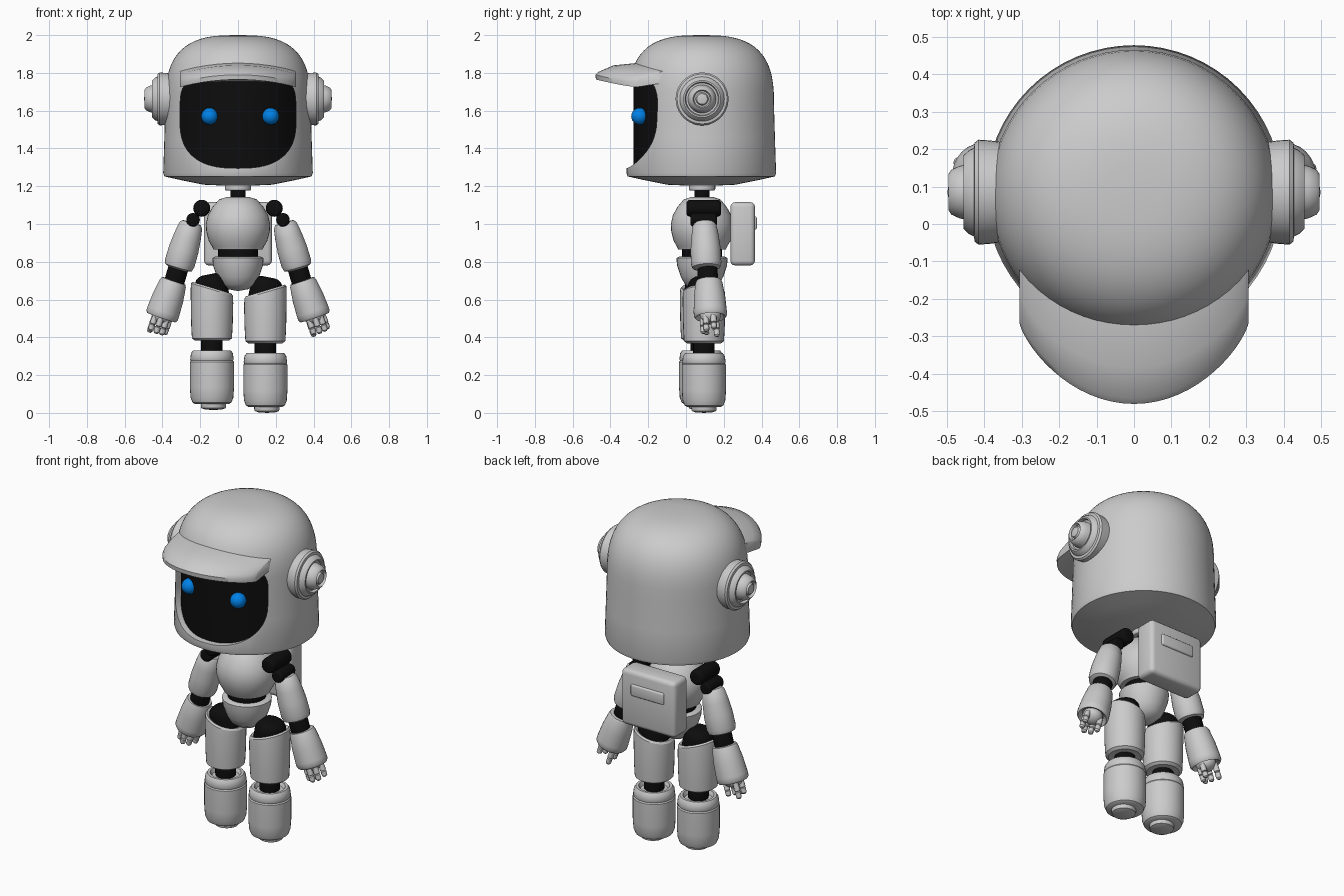
import bpy, bmesh, math
from mathutils import Vector, Matrix

if "Cube" in bpy.data.objects:
    bpy.data.objects.remove(bpy.data.objects["Cube"])


def material(name, col):
    m = bpy.data.materials.new(name)
    m.diffuse_color = (*col, 1)
    m.use_nodes = True
    m.node_tree.nodes["Principled BSDF"].inputs["Base Color"].default_value = m.diffuse_color
    return m


BLACK = material("black", (0.004, 0.004, 0.004))
BLUE = material("blue", (0.0, 0.22, 0.8))
CY = 0.085  # y of the body axis


def loft(name, rings, mat=None, caps=(True, True), angle=35):
    """Skin a list of equal-length closed point rings."""
    bm = bmesh.new()
    vs = [[bm.verts.new(p) for p in r] for r in rings]
    n = len(vs[0])
    for a, b in zip(vs, vs[1:]):
        for i in range(n):
            j = (i + 1) % n
            bm.faces.new((a[i], a[j], b[j], b[i]))
    for r, on in ((vs[0], caps[0]), (vs[-1], caps[1])):
        if on and (r[0].co - r[1].co).length > 1e-5:
            bm.faces.new(r)
    bmesh.ops.remove_doubles(bm, verts=bm.verts[:], dist=1e-5)
    bmesh.ops.recalc_face_normals(bm, faces=bm.faces[:])
    me = bpy.data.meshes.new(name)
    bm.to_mesh(me)
    bm.free()
    me.shade_smooth()
    me.set_sharp_from_angle(angle=math.radians(angle))
    ob = bpy.data.objects.new(name, me)
    bpy.context.collection.objects.link(ob)
    if mat:
        me.materials.append(mat)
    return ob


def lathe(name, prof, p=(0, CY, 0), d=(0, 0, 1), mat=None, n=32, sy=1.0, angle=35):
    """Revolve (radius, height) points about direction d starting at p."""
    m = Matrix.Translation(p) @ Vector(d).to_track_quat('Z', 'Y').to_matrix().to_4x4()
    rings = [[m @ Vector((r * math.cos(a), r * math.sin(a) * sy, h))
              for a in (2 * math.pi * i / n for i in range(n))] for r, h in prof]
    return loft(name, rings, mat, angle=angle)


def ball(r, h, k=10):
    """Profile of an ellipsoid, half height h, centred on 0."""
    return [(r * math.sin(math.pi * i / k), -h * math.cos(math.pi * i / k)) for i in range(k + 1)]


def drum(r, half, b):
    """Profile of a cylinder with rounded rims."""
    arc = [(r - b + b * math.sin(t), half - b + b * math.cos(t))
           for t in (math.pi / 8 * i for i in range(5))]
    return [(0, -half)] + [(a, -h) for a, h in arc] + arc[::-1] + [(0, half)]


def box(name, c, size, bev):
    bm = bmesh.new()
    bmesh.ops.create_cube(bm, size=1)
    bmesh.ops.scale(bm, vec=size, verts=bm.verts[:])
    bmesh.ops.translate(bm, vec=c, verts=bm.verts[:])
    bmesh.ops.bevel(bm, geom=bm.edges[:], offset=bev, segments=3, profile=0.5, affect='EDGES')
    me = bpy.data.meshes.new(name)
    bm.to_mesh(me)
    bm.free()
    me.shade_smooth()
    me.set_sharp_from_angle(angle=math.radians(35))
    ob = bpy.data.objects.new(name, me)
    bpy.context.collection.objects.link(ob)
    return ob


# Helmet: superelliptic dome, nearly straight sides, shallow convex base
dome = []
for i in range(17):
    t = math.pi / 2 * i / 16
    dome.append((0.385 * math.sin(t) ** 0.69, 1.62 + 0.38 * max(0, math.cos(t)) ** 0.69))
helmet = lathe("helmet", dome + [(0.39, 1.45), (0.396, 1.27), (0.39, 1.252), (0.3, 1.232),
                                 (0.18, 1.208), (0, 1.2)], n=64, p=(0, 0.081, 0))


# Face opening: rounded outline wrapped on an inner cylinder
def face_ring(s, y=None, off=0.0, n=64):
    pts = []
    for i in range(n):
        a = 2 * math.pi * i / n
        c, q = math.cos(a), math.sin(a)
        e = 2 / 5 if q > 0 else 2 / 2.6
        x = 0.307 * s * math.copysign(abs(c) ** e, c)
        z = 1.55 + s * (0.23 if q > 0 else 0.255) * math.copysign(abs(q) ** e, q)
        pts.append((x, 0.08 - math.sqrt(0.356 ** 2 - x * x) - off if y is None else y, z))
    return pts


steps = [0.02] + [k / 8 for k in range(1, 9)]
cutter = loft("face_cutter", [face_ring(s) for s in steps] + [face_ring(1, -0.7)])
cutter.hide_render = True
mod = helmet.modifiers.new("opening", 'BOOLEAN')
mod.operation, mod.solver, mod.object = 'DIFFERENCE', 'EXACT', cutter
bpy.context.view_layer.objects.active = helmet
bpy.ops.object.modifier_apply(modifier=mod.name)
bpy.data.objects.remove(cutter)
helmet.data.set_sharp_from_angle(angle=math.radians(35))
loft("face_screen", [face_ring(s, off=0.003) for s in steps], BLACK, caps=(True, False))

# Eyes
for name, x in (("left_eye", -0.15), ("right_eye", 0.173)):
    lathe(name, ball(0.045, 0.045, 12), (x, -0.245, 1.57), (0, -1, 0), BLUE, 24)

# Peak: wedge cross-sections swept across the brow
rings = []
for i in range(33):
    u = -math.cos(math.pi * i / 32)
    x, q = 0.306 * u, u * u
    tip = -0.262 - 0.218 * max(0, 1 - q) ** 0.75
    root = 0.081 - math.sqrt(0.365 ** 2 - x * x) + 0.02
    mid = root + (tip - root) * 0.55
    rings.append([(x, root, 1.852 - 0.04 * q), (x, mid, 1.84 - 0.045 * q),
                  (x, tip + 0.015, 1.805 - 0.035 * q), (x, tip, 1.79 - 0.04 * q),
                  (x, tip + 0.003, 1.765 - 0.04 * q), (x, root, 1.755 - 0.005 * q)])
loft("peak", rings)

# Ear discs with stepped knobs
ear = [(0, 0.33), (0.13, 0.33), (0.138, 0.385), (0.14, 0.415), (0.132, 0.425), (0.118, 0.427),
       (0.112, 0.44), (0.098, 0.455), (0.09, 0.455), (0.085, 0.438), (0.075, 0.438), (0.07, 0.465),
       (0.06, 0.487), (0.048, 0.495), (0.042, 0.48), (0.034, 0.48), (0.028, 0.493), (0, 0.498)]
for s, side in ((-1, "left"), (1, "right")):
    lathe(side + "_ear", ear, (0, CY, 1.662), (s, 0, 0), n=40)

# Neck, torso, waist, pelvis
lathe("neck_collar", drum(0.07, 0.018, 0.008), (0, CY, 1.195))
lathe("neck", drum(0.04, 0.04, 0.005), (0, CY, 1.155), mat=BLACK)
lathe("torso", [(0, 1.145), (0.06, 1.143), (0.1, 1.13), (0.135, 1.09), (0.16, 1.045), (0.17, 1.0),
                (0.168, 0.96), (0.155, 0.91), (0.138, 0.882), (0.13, 0.865), (0, 0.86)], n=40, sy=0.97)
lathe("waist", drum(0.105, 0.035, 0.005), (0, CY, 0.845), mat=BLACK)
lathe("pelvis", [(0, 0.825), (0.12, 0.828), (0.136, 0.82), (0.132, 0.78), (0.112, 0.72), (0.09, 0.68),
                 (0.055, 0.655), (0, 0.645)])

# Backpack with raised bar
box("backpack", (0, 0.3, 0.948), (0.36, 0.13, 0.335), 0.025)
box("backpack_bar", (0, 0.36, 1.005), (0.22, 0.03, 0.07), 0.01)

for s, side in ((-1, "left"), (1, "right")):
    # Shoulder joints
    lathe(side + "_shoulder", drum(0.045, 0.092, 0.02), (s * 0.192, 0.094, 1.083), (0, 1, 0), BLACK, 20)
    lathe(side + "_shoulder_link", drum(0.036, 0.07, 0.015), (s * 0.238, 0.094, 1.022), (0, 1, 0), BLACK, 20)
    # Upper arm
    top, end = Vector((s * 0.245, 0.098, 1.01)), Vector((s * 0.318, 0.108, 0.76))
    d = (end - top).normalized()
    lathe(side + "_upper_arm", [(0, 0), (0.05, 0.003), (0.063, 0.018), (0.073, 0.08), (0.08, 0.15),
                                (0.081, 0.225), (0.074, 0.25), (0.05, 0.26), (0, 0.26)], top, d, n=28)
    # Elbow and forearm
    lathe(side + "_elbow", drum(0.054, 0.055, 0.02), (s * 0.328, 0.115, 0.725), d, BLACK, 24)
    top, end = Vector((s * 0.336, 0.12, 0.71)), Vector((s * 0.408, 0.13, 0.5))
    d = (end - top).normalized()
    lathe(side + "_forearm", [(0, 0.01), (0.05, 0.01), (0.066, 0.012), (0.072, 0.025), (0.083, 0.1),
                              (0.088, 0.18), (0.088, 0.205), (0.08, 0.217), (0.068, 0.21),
                              (0.06, 0.195), (0, 0.195)], top, d, n=28)
    # Palm and fingers
    lathe(side + "_palm", ball(0.056, 0.045), end - d * 0.015, d, n=20)
    out = Vector((-d.z * s, 0, d.x * s)) * s
    for k, (u, v, l) in enumerate(((0.045, 0.015, 0.07), (0.03, -0.025, 0.078), (0, -0.042, 0.08),
                                   (-0.032, -0.025, 0.075), (-0.035, 0.03, 0.085))):
        f = [(0, -0.01), (0.015, -0.01), (0.017, l * 0.45), (0.012, l * 0.5), (0.016, l * 0.56),
             (0.015, l * 0.9), (0.008, l), (0, l)]
        lathe(f"{side}_finger_{k + 1}", f, end + out * u + Vector((0, v, 0)) + d * 0.005, d, n=12)

    # Leg: the left one stands slightly higher and further forward
    x, y, z = (-0.138, 0.08, 0.015) if s < 0 else (0.145, 0.095, 0)
    lathe(side + "_hip", drum(0.085, 0.08, 0.05), (x, y, z + 0.64), (s * 0.2, 0, 1), BLACK, 28)
    thigh = lathe(side + "_thigh", [(0, 0.37), (0.09, 0.368), (0.106, 0.38), (0.11, 0.45), (0.113, 0.6),
                                    (0.111, 0.638), (0.103, 0.648), (0.09, 0.64), (0.085, 0.6), (0, 0.58)],
                  (x, y, z))
    for v in thigh.data.vertices:  # slant the top, higher on the outer side
        if v.co.z > 0.56 + z:
            v.co.z += 0.3 * s * (v.co.x - x)
    lathe(side + "_knee", drum(0.057, 0.04, 0.01), (x, y, z + 0.338), mat=BLACK, n=24)
    lathe(side + "_shin", [(0, 0.03), (0.09, 0.032), (0.103, 0.04), (0.113, 0.065), (0.117, 0.12),
                           (0.117, 0.255), (0.112, 0.262), (0.115, 0.268), (0.111, 0.3), (0.1, 0.316),
                           (0.085, 0.316), (0.075, 0.295), (0, 0.295)], (x, y, z))
    lathe(side + "_foot", [(0, 0), (0.045, 0.003), (0.064, 0.01), (0.067, 0.02), (0.067, 0.05), (0, 0.05)],
          (x + 0.008, y, z), n=28)
